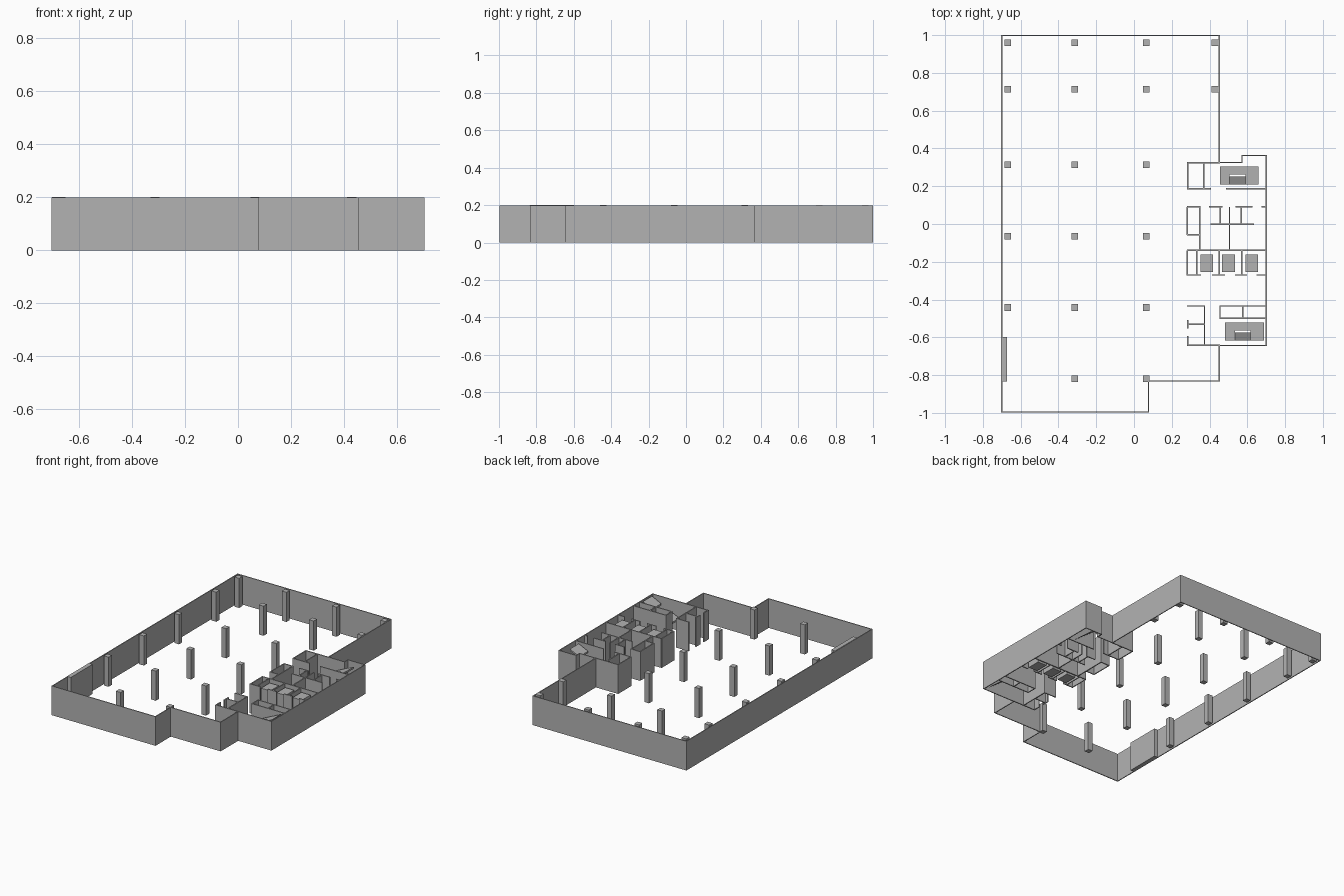
import bpy, bmesh
from mathutils import Vector, Matrix

if "Cube" in bpy.data.objects:
    bpy.data.objects.remove(bpy.data.objects["Cube"])

H = 0.198            # wall height
HC = 0.201           # columns stand slightly proud of the walls
T = 0.007            # partition thickness
DX, DY = 0.003, -0.004   # registration of interior parts to the shell

grey = bpy.data.materials.new("dark_grey")
grey.diffuse_color = (0.45, 0.45, 0.45, 1)
grey.use_nodes = True
grey.node_tree.nodes["Principled BSDF"].inputs["Base Color"].default_value = grey.diffuse_color


def finish(name, bm):
    bmesh.ops.recalc_face_normals(bm, faces=bm.faces)
    me = bpy.data.meshes.new(name)
    bm.to_mesh(me)
    bm.free()
    me.materials.append(grey)
    ob = bpy.data.objects.new(name, me)
    bpy.context.collection.objects.link(ob)
    return ob


def add_box(bm, x0, x1, y0, y1, z0=0.0, z1=H):
    c = Vector(((x0 + x1) / 2 + DX, (y0 + y1) / 2 + DY, (z0 + z1) / 2))
    s = (abs(x1 - x0), abs(y1 - y0), abs(z1 - z0), 1)
    bmesh.ops.create_cube(bm, size=1, matrix=Matrix.Translation(c) @ Matrix.Diagonal(s))


# Sloped slab: a plan outline thickened downwards, its height set by a function of x
def sloped_slab(bm, plan, height, th=0.012):
    top = [bm.verts.new((x + DX, y + DY, height(x))) for x, y in plan]
    low = [bm.verts.new((x + DX, y + DY, max(height(x) - th, 0))) for x, y in plan]
    bm.faces.new(top)
    bm.faces.new(low[::-1])
    for i in range(len(plan)):
        j = (i + 1) % len(plan)
        bm.faces.new((top[j], top[i], low[i], low[j]))


# Outer shell: mitred ring following the plan outline (counter-clockwise)
outline = [(-0.703, -0.998), (0.079, -0.998), (0.079, -0.834), (0.454, -0.834),
           (0.454, -0.646), (0.703, -0.646), (0.703, 0.365), (0.569, 0.365),
           (0.569, 0.328), (0.454, 0.328), (0.454, 1.0), (-0.703, 1.0)]
bm = bmesh.new()
pts = [Vector(p) for p in outline]
t = 0.006
rings = []
for i, p in enumerate(pts):
    d0 = (p - pts[i - 1]).normalized()
    d1 = (pts[(i + 1) % len(pts)] - p).normalized()
    q = p + t * (Vector((-d0.y, d0.x)) + Vector((-d1.y, d1.x)))
    rings.append([bm.verts.new((a.x, a.y, z)) for a, z in ((p, 0), (p, H), (q, H), (q, 0))])
for i, a in enumerate(rings):
    b = rings[(i + 1) % len(rings)]
    for k in range(4):
        bm.faces.new((a[k], b[k], b[(k + 1) % 4], a[(k + 1) % 4]))
finish("outer_wall", bm)

# Columns
rows = (0.963, 0.717, 0.317, -0.06, -0.438, -0.816)
for y in rows:
    xs = [-0.316, 0.061]
    if y > -0.8:
        xs.append(-0.671)
    if y > 0.5:
        xs.append(0.426)
    for x in xs:
        bm = bmesh.new()
        add_box(bm, x - 0.0175, x + 0.0175, y - 0.0175, y + 0.0175, 0, HC)
        finish("column", bm)

# Shaft against the left wall
bm = bmesh.new()
add_box(bm, -0.704, -0.675, -0.83, -0.595, 0, HC)
finish("wall_shaft", bm)


# Partitions: horizontal runs (y, x0, x1) and vertical runs (x, y0, y1)
def partitions(name, across, along):
    bm = bmesh.new()
    for y, x0, x1 in across:
        add_box(bm, x0, x1, y - T / 2, y + T / 2)
    for x, y0, y1 in along:
        add_box(bm, x - T / 2, x + T / 2, y0, y1)
    finish(name, bm)


partitions("rear_stair_partitions",
           [(0.328, 0.278, 0.452), (0.19, 0.278, 0.405), (0.19, 0.485, 0.697)],
           [(0.281, 0.188, 0.328), (0.367, 0.188, 0.328)])
partitions("washroom_partitions",
           [(0.095, 0.278, 0.348), (-0.053, 0.278, 0.346), (0.095, 0.395, 0.465),
            (0.095, 0.535, 0.625), (0.095, 0.672, 0.697), (0.002, 0.403, 0.632)],
           [(0.279, -0.055, 0.095), (0.345, -0.137, 0.095), (0.454, 0.0, 0.095),
            (0.503, -0.137, 0.002), (0.503, 0.0, 0.095), (0.565, 0.0, 0.095)])
partitions("lift_shaft_partitions",
           [(-0.135, 0.278, 0.697), (-0.266, 0.278, 0.352), (-0.266, 0.41, 0.478),
            (-0.266, 0.532, 0.596), (-0.266, 0.646, 0.697)],
           [(0.279, -0.268, -0.135), (0.329, -0.268, -0.135),
            (0.448, -0.268, -0.135), (0.568, -0.268, -0.135)])
partitions("front_stair_partitions",
           [(-0.43, 0.278, 0.374), (-0.526, 0.278, 0.374), (-0.638, 0.278, 0.452),
            (-0.43, 0.449, 0.697), (-0.495, 0.449, 0.697)],
           [(0.281, -0.55, -0.505), (0.281, -0.64, -0.59), (0.37, -0.64, -0.43),
            (0.452, -0.497, -0.43), (0.572, -0.497, -0.43)])

# Lift cars
for x in (0.382, 0.498, 0.62):
    bm = bmesh.new()
    add_box(bm, x - 0.034, x + 0.034, -0.249, -0.157, 0.0, 0.18)
    finish("lift_car", bm)


# Switchback stair: notched upper ramp rising to the right, lower ramp falling beneath it
def stair(name, x0, y0):
    x1, y1 = x0 + 0.205, y0 + 0.095
    xa, xb, ym = x0 + 0.052, x0 + 0.135, y0 + 0.053

    def upper(x):
        return 0.1 + 0.095 * (x - x0) / (x1 - x0)

    def lower(x):
        return upper(xa) * (x1 - x) / (x1 - xa)

    bm = bmesh.new()
    sloped_slab(bm, [(x0, y0), (xa, y0), (xa, ym), (xb, ym), (xb, y0),
                     (x1, y0), (x1, y1), (x0, y1)], upper)
    sloped_slab(bm, [(xa, y0), (x1, y0), (x1, y0 + 0.042), (xa, y0 + 0.042)], lower)
    finish(name, bm)


stair("rear_stair", 0.451, 0.213)
stair("front_stair", 0.48, -0.613)
